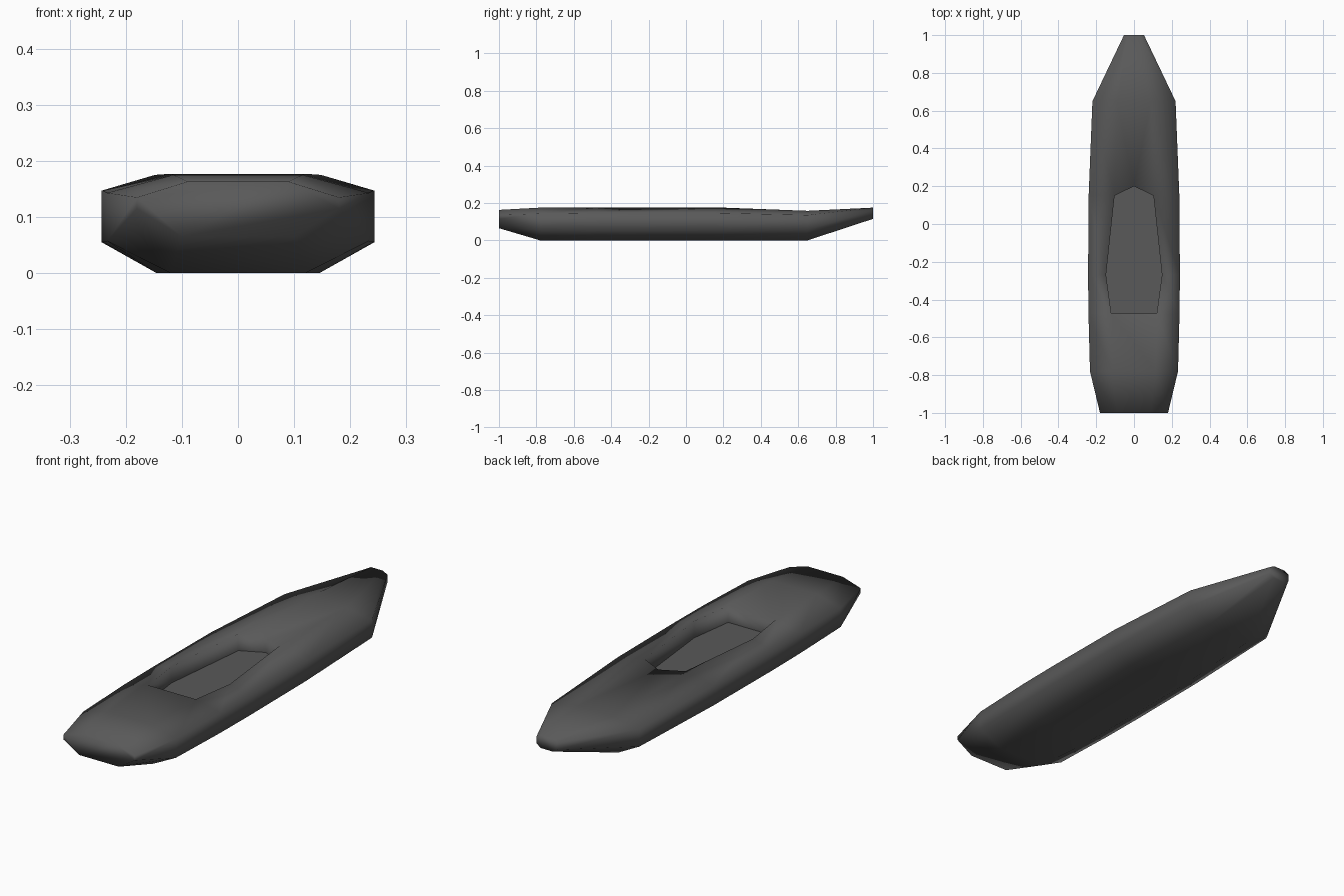
import bpy, bmesh

if "Cube" in bpy.data.objects:
    bpy.data.objects.remove(bpy.data.objects["Cube"])

grey = bpy.data.materials.new("dark grey")
grey.diffuse_color = (0.1, 0.1, 0.1, 1)
grey.use_nodes = True
grey.node_tree.nodes["Principled BSDF"].inputs["Base Color"].default_value = grey.diffuse_color
FLOOR_Z = 0.10

# Hull stations: y, deck half width, side half width, keel half width, z keel, z low, z high, z deck
stations = [
    (-1.00, .090, .180, .100, .065, .115, .135, .163),
    (-0.78, .115, .233, .120, .000, .057, .143, .175),
    (-0.475, .120, .241, .145, .000, .055, .147, .177),
    (-0.27, .148, .243, .145, .000, .055, .147, .175),
    (0.15, .103, .240, .145, .000, .055, .147, .176),
    (0.65, .090, .220, .115, .000, .055, .135, .158),
    (1.00, .030, .053, .030, .115, .130, .162, .175),
]


def add_object(name, bm, smooth):
    bmesh.ops.recalc_face_normals(bm, faces=bm.faces)
    mesh = bpy.data.meshes.new(name)
    for f in bm.faces:
        f.smooth = smooth
    bm.to_mesh(mesh)
    bm.free()
    mesh.materials.append(grey)
    ob = bpy.data.objects.new(name, mesh)
    bpy.context.collection.objects.link(ob)
    return ob


# Hull: octagonal rings joined lengthwise, starting at the left deck edge
bm = bmesh.new()
rings = []
for y, deck, side, keel, zk, zl, zh, zd in stations:
    half = [(deck, zd), (side, zh), (side, zl), (keel, zk)]
    ring = [(-x, z) for x, z in half] + [(x, z) for x, z in reversed(half)]
    rings.append([bm.verts.new((x, y, z)) for x, z in ring])
for i in range(len(rings) - 1):
    a, b = rings[i], rings[i + 1]
    for k in range(7):
        bm.faces.new((a[k], a[k + 1], b[k + 1], b[k]))
    if i in (0, 1, 5):          # closed deck before and behind the cockpit
        bm.faces.new((a[7], a[0], b[0], b[7]))
bm.faces.new(rings[0])
bm.faces.new(rings[-1])

# Fore deck around the cockpit point
tip = bm.verts.new((0, 0.20, 0.175))
a, b = rings[4], rings[5]
for tri in ((a[0], tip, b[0]), (tip, a[7], b[7]), (tip, b[7], b[0])):
    bm.faces.new(tri)

# Cockpit walls
rim = [r[0] for r in rings[2:5]] + [tip] + [r[7] for r in rings[4:1:-1]]
low = [bm.verts.new((v.co.x, v.co.y, FLOOR_Z)) for v in rim]
outline = [v.co.copy() for v in low]
for i in range(len(rim)):
    j = (i + 1) % len(rim)
    bm.faces.new((rim[i], rim[j], low[j], low[i]))
floor_face = bm.faces.new(low)      # closes the shell so normals resolve outward
bmesh.ops.recalc_face_normals(bm, faces=bm.faces)
bmesh.ops.split_edges(bm, edges=list(floor_face.edges))
add_object("hull", bm, True)
